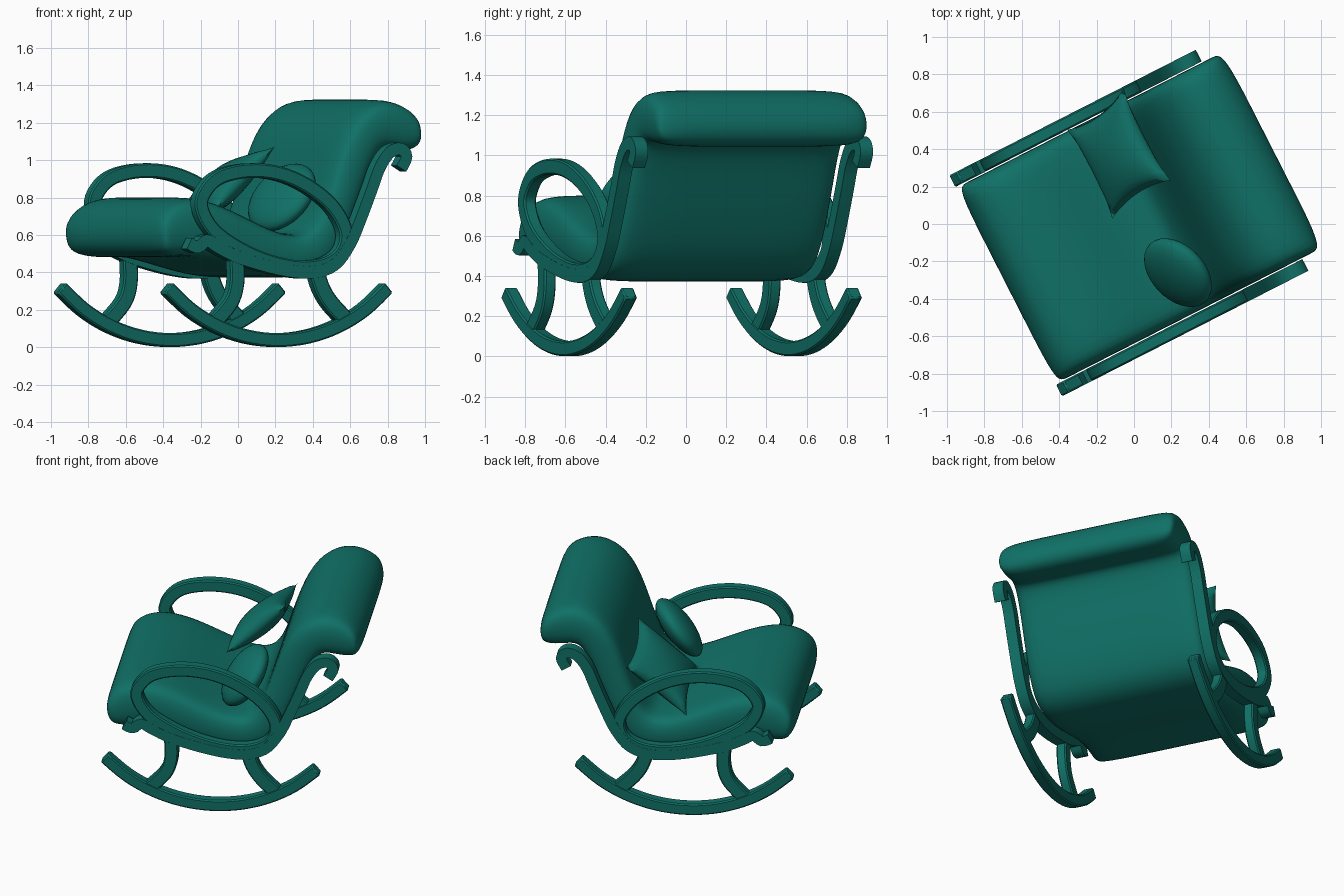
import bpy, bmesh, math
from mathutils import Vector, Matrix

if "Cube" in bpy.data.objects:
    bpy.data.objects.remove(bpy.data.objects["Cube"])

TURN = math.radians(27)      # the chair stands turned on the floor
MID = 0.017                  # centre line between the two side frames
SIDE = 0.628                 # distance from centre line to each side frame
DEPTH = 0.07

teal = bpy.data.materials.new("teal")
teal.use_nodes = True
colour = (0.005, 0.165, 0.135, 1)
teal.diffuse_color = colour
teal.node_tree.nodes["Principled BSDF"].inputs["Base Color"].default_value = colour


def finish(name, bm, turn=TURN, angle=35):
    bmesh.ops.recalc_face_normals(bm, faces=bm.faces)
    mesh = bpy.data.meshes.new(name)
    bm.to_mesh(mesh)
    bm.free()
    mesh.materials.append(teal)
    obj = bpy.data.objects.new(name, mesh)
    bpy.context.collection.objects.link(obj)
    obj.rotation_euler.z = turn
    bpy.ops.object.select_all(action='DESELECT')
    obj.select_set(True)
    bpy.context.view_layer.objects.active = obj
    bpy.ops.object.shade_smooth_by_angle(angle=math.radians(angle))
    return obj


def smooth_path(points, closed, steps=4):
    """Catmull-Rom curve through 2D points."""
    p = [Vector(q) for q in points]
    n = len(p)
    pick = (lambda i: p[i % n]) if closed else (lambda i: p[min(max(i, 0), n - 1)])
    out = []
    for i in range(n if closed else n - 1):
        a, b, c, d = (pick(i + k) for k in (-1, 0, 1, 2))
        for s in range(steps):
            t = s / steps
            out.append(0.5 * (2 * b + (c - a) * t + (2 * a - 5 * b + 4 * c - d) * t ** 2
                              + (3 * b - a - 3 * c + d) * t ** 3))
    return out if closed else out + [p[-1]]


def bent_wood(name, points, v, thick, closed=False, depth=DEPTH):
    """Rectangular wooden strip following a path in the side plane."""
    path = smooth_path(points, closed)
    n = len(path)
    bm = bmesh.new()
    rings = []
    for i, q in enumerate(path):
        a = path[(i - 1) % n] if closed or i else q
        b = path[(i + 1) % n] if closed or i < n - 1 else q
        t = (b - a).normalized()
        side = Vector((-t.y, t.x)) * thick / 2
        rings.append([bm.verts.new((q.x + s * side.x, v + w * depth / 2, q.y + s * side.y))
                      for s, w in ((-1, -1), (1, -1), (1, 1), (-1, 1))])
    for i in range(n if closed else n - 1):
        r, s = rings[i], rings[(i + 1) % n]
        for k in range(4):
            bm.faces.new((r[k], r[(k + 1) % 4], s[(k + 1) % 4], s[k]))
    if not closed:
        bm.faces.new(rings[0])
        bm.faces.new(rings[-1])
    obj = finish(name, bm)
    bev = obj.modifiers.new("soft_edges", 'BEVEL')
    bev.width = 0.008
    bev.segments = 1
    bev.limit_method = 'ANGLE'
    bev.angle_limit = math.radians(50)


# Side frames: rocker, legs, arm loop and the scrolled rail that rises into the back post
rocker = [(-0.082 + 0.918 * math.sin(a), 0.956 - 0.918 * math.cos(a))
          for a in (math.radians(-46 + 11.5 * i) for i in range(9))]
front_leg = [(-.33, .47), (-.328, .345), (-.364, .238), (-.47, .125)]
rear_leg = [(.15, .41), (.182, .318), (.235, .238), (.325, .15)]
arm = [(-.543, .751), (-.513, .842), (-.423, .912), (-.256, .944), (-.076, .928),
       (.092, .864), (.241, .757), (.322, .625), (.301, .511), (.199, .441),
       (.044, .425), (-.136, .457), (-.316, .527), (-.471, .628)]
rail = [(-.62, .555), (-.567, .535), (-.513, .57), (-.447, .535), (-.316, .478),
        (-.076, .417), (.116, .40), (.253, .441), (.343, .548), (.403, .671),
        (.475, .842), (.523, .96), (.583, 1.04), (.648, 1.06), (.684, 1.02), (.652, .955)]
for label, s in (("right", -1), ("left", 1)):
    v = MID + s * SIDE
    bent_wood(label + "_rocker", rocker, v, 0.074)
    bent_wood(label + "_front_leg", front_leg, v, 0.085, depth=0.064)
    bent_wood(label + "_rear_leg", rear_leg, v, 0.09, depth=0.064)
    bent_wood(label + "_arm_loop", arm, v, 0.078, closed=True, depth=0.068)
    bent_wood(label + "_scrolled_rail", rail, v, 0.066)

# Long cushion: pairs of upper and lower outline points from front roll to head roll
upper = [(-.765, .61), (-.72, .74), (-.61, .80), (-.48, .805), (-.3, .75), (-.1, .65),
         (.08, .59), (.18, .64), (.25, .80), (.31, 1.0), (.38, 1.17), (.485, 1.285),
         (.62, 1.34), (.76, 1.295), (.845, 1.19)]
lower = [(-.745, .52), (-.67, .475), (-.55, .485), (-.42, .475), (-.28, .44), (-.08, .385),
         (.14, .36), (.30, .42), (.40, .60), (.48, .80), (.54, .97), (.60, 1.07),
         (.69, 1.045), (.79, 1.04), (.845, 1.09)]
bm = bmesh.new()
sections = []
for v, pinch in ((-.59, .26), (-.51, 0), (-.2, 0), (.2, 0), (.51, 0), (.59, .26)):
    up, low = [Vector(q) for q in upper], [Vector(q) for q in lower]
    for i in range(len(up)):
        m = (up[i] + low[i]) / 2
        up[i], low[i] = up[i].lerp(m, pinch), low[i].lerp(m, pinch)
    for row in (up, low):
        row[0] = row[0].lerp(row[1], pinch * 1.6)
        row[-1] = row[-1].lerp(row[-2], pinch * 1.6)
    sections.append([[bm.verts.new((q.x, v + MID, q.y)) for q in row] for row in (up, low)])
last = len(upper) - 1
for (u0, l0), (u1, l1) in zip(sections, sections[1:]):
    for i in range(last):
        bm.faces.new((u0[i], u0[i + 1], u1[i + 1], u1[i]))
        bm.faces.new((l0[i], l1[i], l1[i + 1], l0[i + 1]))
    for e in (0, last):
        bm.faces.new((u0[e], u1[e], l1[e], l0[e]))
for u, l in (sections[0], sections[-1]):
    for i in range(last):
        bm.faces.new((u[i], u[i + 1], l[i + 1], l[i]))
cushion = finish("long_cushion", bm, angle=180)
cushion.modifiers.new("soft", 'SUBSURF').levels = 2
cushion.modifiers["soft"].render_levels = 2

# Square pillow leaning on the back, puffed between four pinched corners
A, B, C, D = (Vector(c) for c in ((.28, .12, 1.07), (.28, .67, .975),
                                  (-.09, .61, .645), (-.09, .08, .74)))
normal = (B - A).cross(D - A).normalized()
N = 16
bm = bmesh.new()
grid = {}
for s in (-1, 1):
    for i in range(N + 1):
        for j in range(N + 1):
            a, b = 2 * i / N - 1, 2 * j / N - 1
            edge = max(abs(a), abs(b)) == 1
            if s == 1 and edge:
                grid[s, i, j] = grid[-1, i, j]
                continue
            x = 0.5 + 0.5 * a * (1 - 0.14 * (1 - b * b))
            y = 0.5 + 0.5 * b * (1 - 0.14 * (1 - a * a))
            p = A.lerp(B, x).lerp(D.lerp(C, x), y)
            puff = 0.085 * ((1 - a * a) * (1 - b * b)) ** 0.5
            grid[s, i, j] = bm.verts.new(p + normal * puff * s)
    for i in range(N):
        for j in range(N):
            bm.faces.new([grid[s, i + p, j + q] for p, q in ((0, 0), (1, 0), (1, 1), (0, 1))])
finish("square_pillow", bm, angle=100)

# Round pillow, a flattened ball leaning on the back
bm = bmesh.new()
bmesh.ops.create_uvsphere(bm, u_segments=32, v_segments=16, radius=1)
bmesh.ops.scale(bm, vec=(.215, .215, .085), verts=bm.verts)
facing = Vector((-.58, -.56, .58)).to_track_quat('Z', 'Y').to_matrix().to_4x4()
bmesh.ops.transform(bm, matrix=Matrix.Translation((.235, -.26, .80)) @ facing, verts=bm.verts)
finish("round_pillow", bm, turn=0, angle=60)
